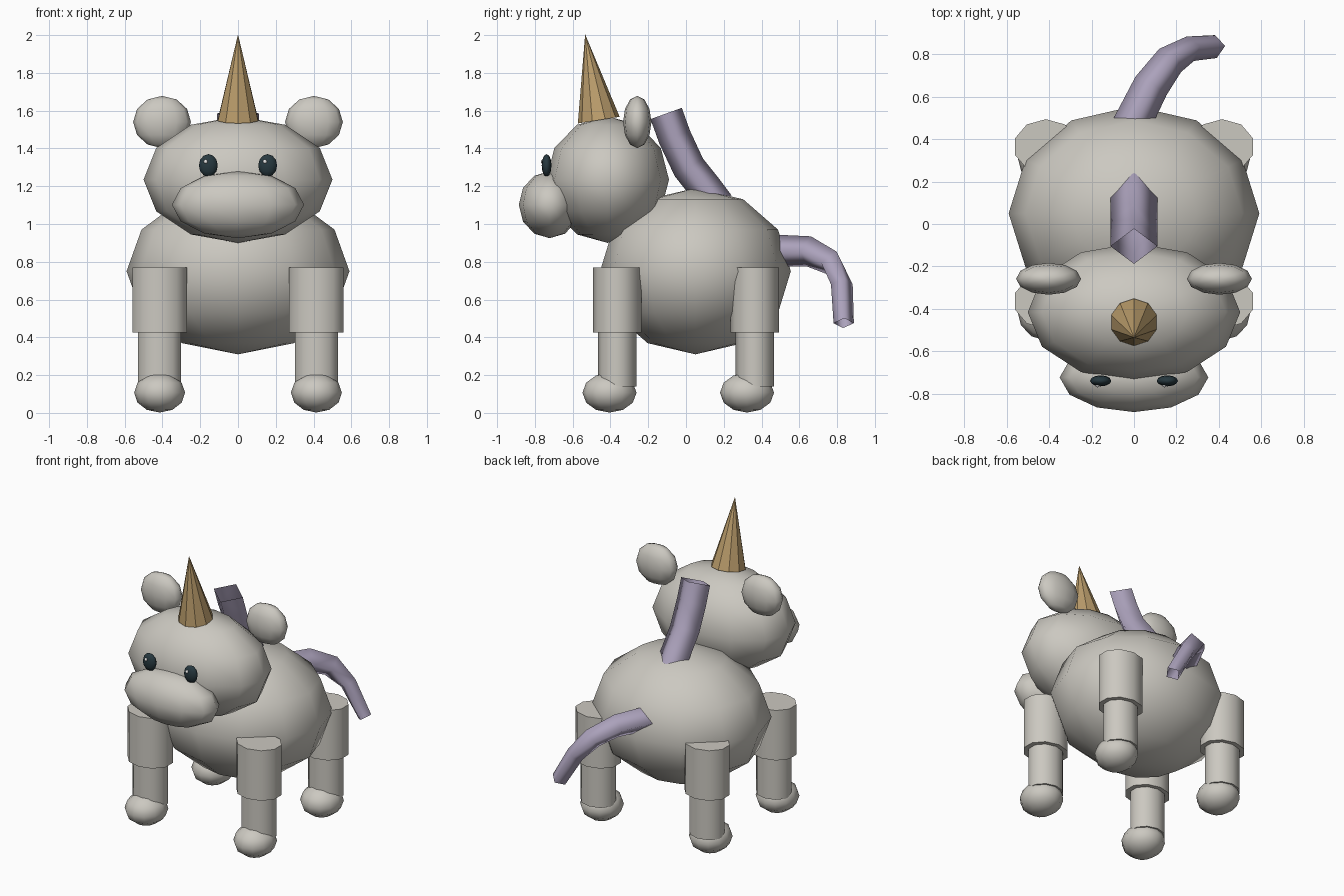
import bpy, bmesh, math
from mathutils import Vector, Matrix

cube = bpy.data.objects.get("Cube")
if cube:
    bpy.data.objects.remove(cube, do_unlink=True)


def material(name, rgb):
    m = bpy.data.materials.new(name)
    m.use_nodes = True
    m.diffuse_color = (*rgb, 1)
    m.node_tree.nodes["Principled BSDF"].inputs["Base Color"].default_value = (*rgb, 1)
    return m


HIDE = material("warm grey", (0.60, 0.58, 0.53))
HAIR = material("lilac", (0.41, 0.36, 0.50))
GOLD = material("gold", (0.50, 0.34, 0.15))
DARK = material("dark teal", (0.02, 0.04, 0.05))
WHITE = material("white", (0.8, 0.8, 0.8))


def finish(name, bm, mat, angle=None):
    """Turn a bmesh into an object, smooth below the angle when given."""
    me = bpy.data.meshes.new(name)
    bm.to_mesh(me)
    bm.free()
    me.materials.append(mat)
    ob = bpy.data.objects.new(name, me)
    bpy.context.collection.objects.link(ob)
    if angle:
        bpy.ops.object.select_all(action='DESELECT')
        ob.select_set(True)
        bpy.context.view_layer.objects.active = ob
        if angle >= 180:
            bpy.ops.object.shade_smooth()
        else:
            bpy.ops.object.shade_smooth_by_angle(angle=math.radians(angle))
    return ob


def ball(name, centre, radii, mat):
    bm = bmesh.new()
    bmesh.ops.create_uvsphere(bm, u_segments=12, v_segments=6, radius=1,
                              matrix=Matrix.LocRotScale(Vector(centre), None, Vector(radii)))
    return finish(name, bm, mat, 180)


def post(name, x, y, z0, z1, r, mat):
    """Ten sided leg section, a little flattened front to back."""
    bm = bmesh.new()
    place = Matrix.LocRotScale(Vector((x, y, (z0 + z1) / 2)), None, Vector((1, 0.85, 1)))
    bmesh.ops.create_cone(bm, cap_ends=True, segments=10, radius1=r, radius2=r,
                          depth=z1 - z0, matrix=place)
    return finish(name, bm, mat, 50)


def lock(name, path, radii, flat, mat):
    """Open tube with a diamond section swept along a path."""
    bm = bmesh.new()
    pts = [Vector(p) for p in path]
    rings = []
    for i, p in enumerate(pts):
        t = (pts[min(i + 1, len(pts) - 1)] - pts[max(i - 1, 0)]).normalized()
        side = t.cross(Vector((0, 0, 1))).normalized()
        up = side.cross(t)
        r = radii[i]
        rings.append([bm.verts.new(p + d) for d in
                      (side * r, up * r * flat, -side * r, -up * r * flat)])
    for a, b in zip(rings, rings[1:]):
        for k in range(4):
            n = (k + 1) % 4
            bm.faces.new((a[k], a[n], b[n], b[k]))
    bmesh.ops.recalc_face_normals(bm, faces=bm.faces)
    return finish(name, bm, mat, 180)


# Body, head and muzzle
ball("body", (0, 0.05, 0.75), (0.59, 0.505, 0.44), HIDE)
ball("head", (0, -0.415, 1.235), (0.5, 0.325, 0.335), HIDE)
ball("muzzle", (0, -0.722, 1.102), (0.35, 0.163, 0.177), HIDE)

# Ears and eyes
for side, s in (("left", 1), ("right", -1)):
    ball(side + "_ear", (s * 0.402, -0.258, 1.54), (0.153, 0.075, 0.138), HIDE)
    ball(side + "_eye", (s * 0.157, -0.738, 1.31), (0.05, 0.026, 0.06), DARK)
    ball(side + "_eye_glint", (s * 0.157 - 0.014, -0.758, 1.33), (0.011, 0.011, 0.011), WHITE)

# Legs with rounded feet
for side, s in (("left", 1), ("right", -1)):
    for end, y in (("front", -0.364), ("hind", 0.364)):
        name = end + "_" + side
        x = s * 0.415
        post(name + "_upper_leg", x, y, 0.425, 0.77, 0.152, HIDE)
        post(name + "_lower_leg", x, y, 0.14, 0.43, 0.119, HIDE)
        ball(name + "_foot", (x, y - 0.041, 0.107), (0.135, 0.143, 0.105), HIDE)

# Horn, tipped forward
bm = bmesh.new()
bmesh.ops.create_cone(bm, cap_ends=True, segments=10, radius1=0.112, radius2=0, depth=0.46,
                      matrix=Matrix.Translation((0, -0.462, 1.55))
                      @ Matrix.Rotation(math.radians(9), 4, 'X')
                      @ Matrix.Translation((0, 0, 0.23)))
bmesh.ops.remove_doubles(bm, verts=bm.verts, dist=0.0001)
finish("horn", bm, GOLD)

# Mane and tail
lock("mane", [(0, -0.105, 1.585), (0, -0.06, 1.46), (0, 0.015, 1.3), (0, 0.11, 1.18), (0, 0.17, 1.1)],
     [0.11] * 5, 0.8, HAIR)
lock("tail", [(-0.03, 0.43, 0.86), (0.08, 0.65, 0.855), (0.17, 0.77, 0.795),
              (0.265, 0.825, 0.68), (0.385, 0.835, 0.475)],
     [0.09, 0.085, 0.075, 0.06, 0.054], 0.95, HAIR)
